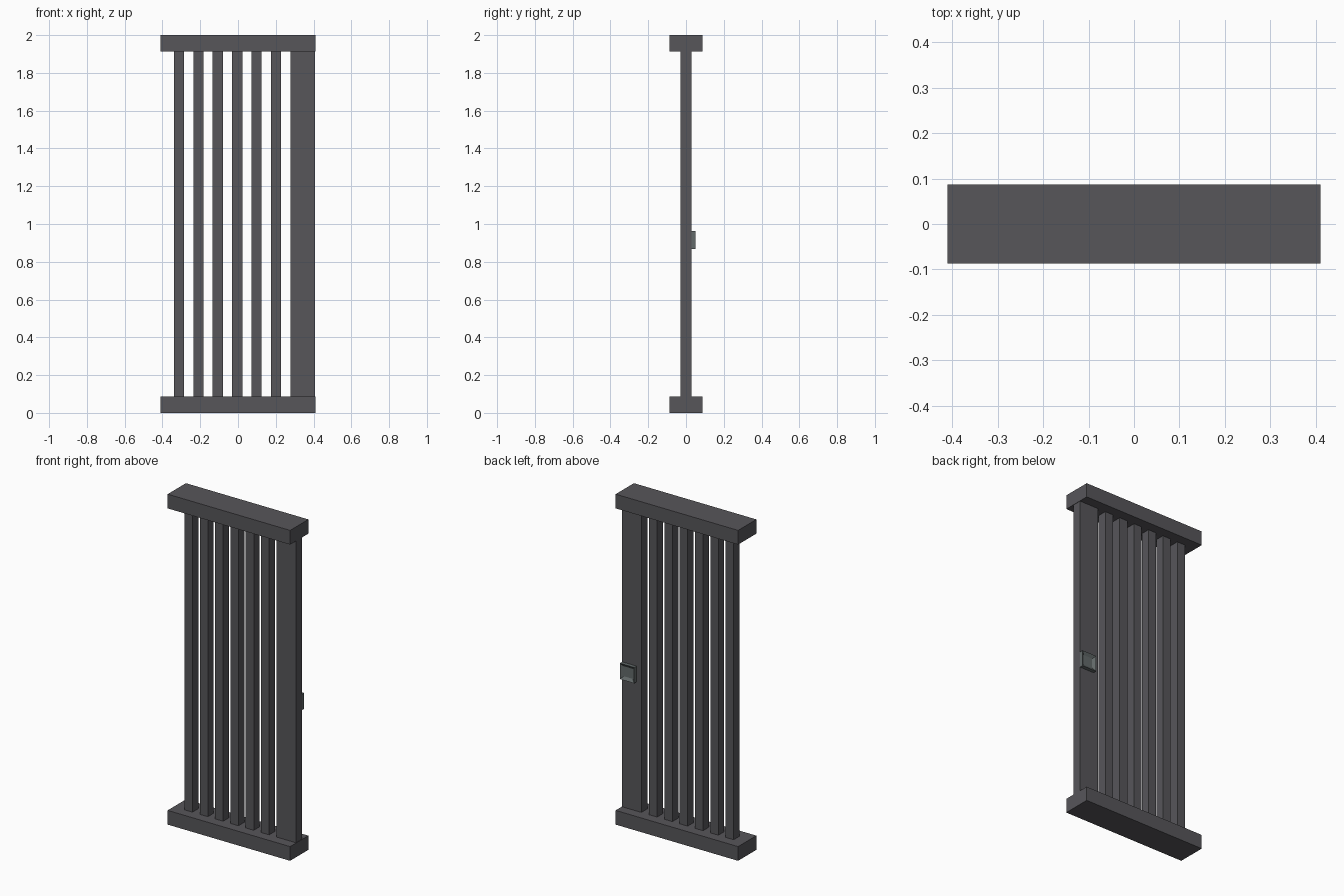
import bpy, bmesh

if "Cube" in bpy.data.objects:
    bpy.data.objects.remove(bpy.data.objects["Cube"])


def material(name, rgb):
    m = bpy.data.materials.new(name)
    m.diffuse_color = (*rgb, 1)
    m.use_nodes = True
    m.node_tree.nodes["Principled BSDF"].inputs["Base Color"].default_value = m.diffuse_color
    return m


iron = material("dark_iron", (0.095, 0.093, 0.102))
steel = material("lock_steel", (0.125, 0.145, 0.145))


def box(name, x, y, z, mat):
    """Box from (min, max) ranges on each axis."""
    bm = bmesh.new()
    bmesh.ops.create_cube(bm, size=1)
    for v in bm.verts:
        v.co = [r[0] if c < 0 else r[1] for c, r in zip(v.co, (x, y, z))]
    mesh = bpy.data.meshes.new(name)
    bm.to_mesh(mesh)
    bm.free()
    mesh.materials.append(mat)
    obj = bpy.data.objects.new(name, mesh)
    bpy.context.collection.objects.link(obj)
    return obj


W, D, RAIL, T = 0.41, 0.087, 0.086, 0.028

# Bottom and top rails
box("bottom_rail", (-W, W), (-D, D), (0, RAIL), iron)
box("top_rail", (-W, W), (-D, D), (2 - RAIL, 2), iron)

# Square vertical bars
for i in range(6):
    cx = -0.312 + i * 0.1026
    box(f"bar_{i + 1}", (cx - 0.027, cx + 0.027), (-T, T), (RAIL, 2 - RAIL), iron)

# Wide lock stile on the right
box("lock_stile", (0.279, 0.408), (-T, T), (RAIL, 2 - RAIL), iron)

# Lock on the back with a square recess
lock = box("lock", (0.312, 0.408), (T, 0.05), (0.867, 0.963), steel)
bm = bmesh.new()
bm.from_mesh(lock.data)
bm.normal_update()
face = max(bm.faces, key=lambda f: f.normal.y)
bmesh.ops.inset_region(bm, faces=[face], thickness=0.025)
bmesh.ops.translate(bm, verts=face.verts, vec=(0, -0.012, 0))
bm.to_mesh(lock.data)
bm.free()
